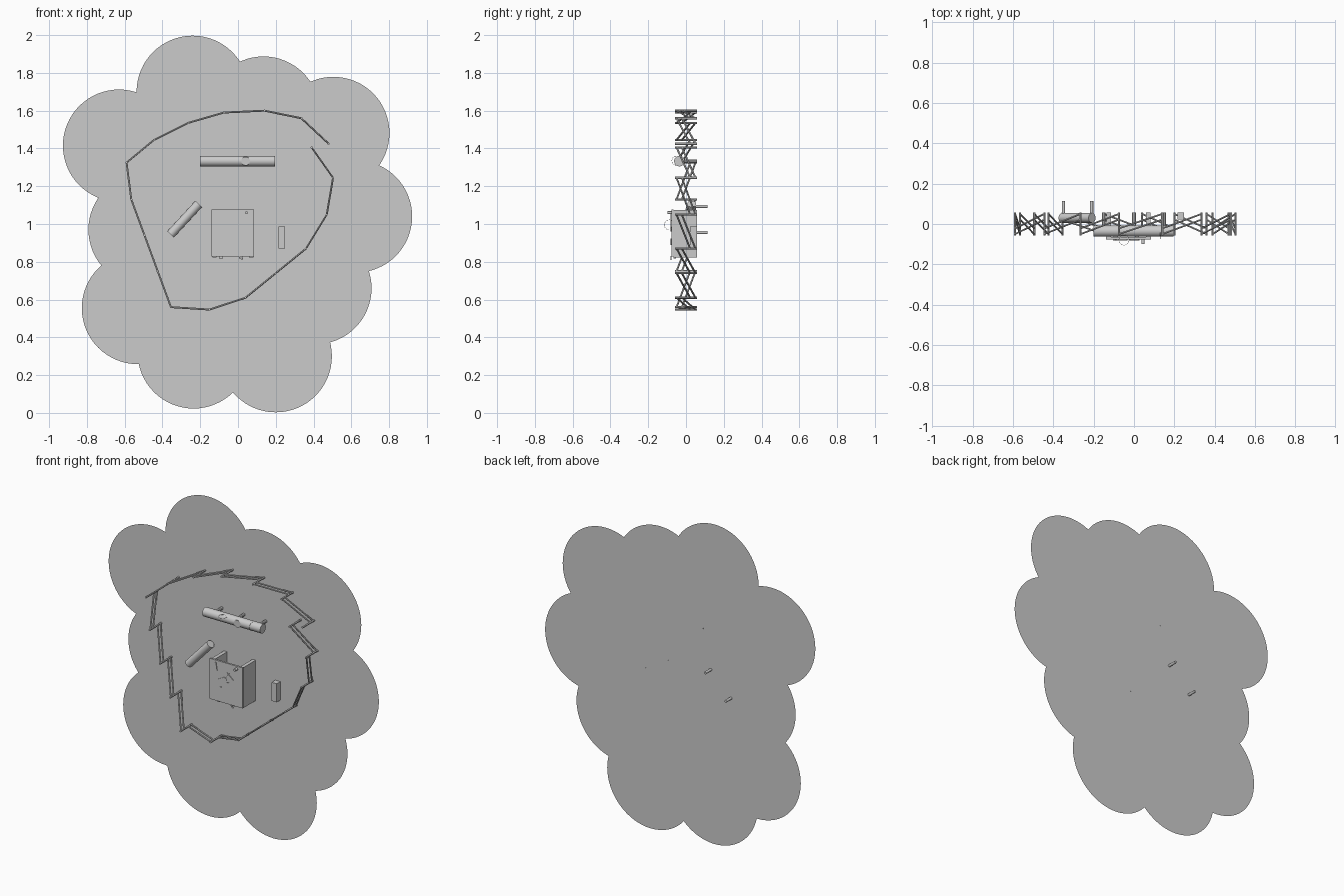
import bpy
from math import pi, radians
from mathutils import Vector

default = bpy.data.objects.get("Cube")
if default:
    bpy.data.objects.remove(default, do_unlink=True)

GROUND = 0.058
FRONT = -0.058


def finish(name):
    ob = bpy.context.object
    ob.name = name
    return ob


def box(name, centre, size, tilt=0):
    bpy.ops.mesh.primitive_cube_add(size=1, location=centre, rotation=(0, tilt, 0))
    ob = finish(name)
    ob.scale = size
    return ob


def disc(name, centre, radius, rotation=(pi / 2, 0, 0), sides=64):
    bpy.ops.mesh.primitive_circle_add(vertices=sides, radius=radius, fill_type='NGON',
                                      location=centre, rotation=rotation)
    return finish(name)


def ring(name, centre, radius, rotation):
    bpy.ops.mesh.primitive_torus_add(major_radius=radius, minor_radius=0.0008, major_segments=24,
                                     minor_segments=4, location=centre, rotation=rotation)
    return finish(name)


def rod(name, start, end, radius, sides=16):
    a, b = Vector(start), Vector(end)
    bpy.ops.mesh.primitive_cylinder_add(vertices=sides, radius=radius, depth=(b - a).length,
                                        location=(a + b) / 2)
    ob = finish(name)
    ob.rotation_euler = (b - a).to_track_quat('Z', 'Y').to_euler()
    if sides > 8:
        bpy.ops.object.shade_smooth_by_angle(angle=radians(35))
    return ob


# Ground: a ring of overlapping thin discs with a filled middle
lobes = [(-0.24, 1.70), (0.135, 1.59), (0.505, 1.482), (0.625, 1.04), (0.41, 0.66),
         (0.20, 0.30), (-0.235, 0.32), (-0.53, 0.555), (-0.495, 0.97), (-0.63, 1.415)]
for i, (x, z) in enumerate(lobes):
    disc("ground_lobe", (x, GROUND + 0.0003 * i, z), 0.297)
disc("ground_middle_upper", (-0.05, GROUND - 0.0004, 1.2), 0.5)
disc("ground_middle_lower", (0, GROUND - 0.0008, 0.7), 0.5)

# Fence: posts joined by pairs of slanted rails, open at the gate
corners = [(0.48, 1.425), (0.335, 1.56), (0.14, 1.60), (-0.075, 1.59), (-0.265, 1.535),
           (-0.445, 1.445), (-0.59, 1.325), (-0.565, 1.13), (-0.355, 0.56), (-0.15, 0.547),
           (0.04, 0.61), (0.36, 0.87), (0.47, 1.05), (0.503, 1.245), (0.39, 1.405)]
stations = []
for a, b in zip(corners, corners[1:]):
    a, b = Vector(a), Vector(b)
    panels = max(1, round((b - a).length / 0.2))
    stations += [a.lerp(b, k / panels) for k in range(panels)]
stations.append(Vector(corners[-1]))
for x, z in stations:
    rod("fence_post", (x, GROUND, z), (x, FRONT, z), 0.006, 6)
for a, b in zip(stations, stations[1:]):
    for low, high in ((0.05, -0.022), (0.022, -0.05)):
        rod("fence_rail", (a.x, low, a.y), (b.x, high, b.y), 0.005, 6)

# Long log raised on three legs, with leaves
rod("long_log", (-0.2, -0.035, 1.333), (0.195, -0.035, 1.333), 0.028, 24)
for x in (-0.15, 0, 0.15):
    rod("long_log_leg", (x, -0.03, 1.333), (x, GROUND, 1.333), 0.009, 8)
disc("log_leaf", (0.04, -0.064, 1.333), 0.023, sides=24)
ring("log_hoop_level", (-0.05, -0.08, 1.36), 0.025, (0, 0, 0))
ring("log_hoop_upright", (0.13, -0.05, 1.335), 0.025, (0, pi / 2, 0))

# Short slanted log with pegs through the ground
rod("short_log", (-0.357, 0.03, 0.945), (-0.208, 0.03, 1.106), 0.024, 24)
for x, z in ((-0.35, 0.955), (-0.21, 1.093)):
    rod("short_log_peg", (x, 0.03, z), (x, 0.113, z), 0.008, 12)

# Table: plate on two side panels
box("table_top", (-0.027, -0.071, 0.952), (0.225, 0.012, 0.25))
for x in (-0.125, 0.07):
    box("table_side", (x, -0.004, 0.948), (0.022, 0.124, 0.25))
for x in (-0.09, 0.015):
    box("table_foot", (x, -0.06, 0.824), (0.022, 0.012, 0.012))

# Small things on the table
disc("plate", (-0.005, -0.079, 0.91), 0.025, sides=24)
rod("cup", (0.045, -0.075, 1.06), (0.045, -0.098, 1.06), 0.008, 12)
ring("table_hoop", (0, -0.088, 0.995), 0.027, (0, pi / 2, 0))
for x, z, length, tilt in ((-0.095, 1.04, 0.05, 1.4), (0, 1.0, 0.06, 0.7),
                           (-0.055, 0.975, 0.05, -0.5), (-0.08, 0.907, 0.05, -0.6),
                           (0.015, 0.82, 0.025, 0.7)):
    box("utensil", (x, -0.079, z), (length, 0.004, 0.008), tilt)

# Low upright block
box("low_block", (0.232, 0.04, 0.928), (0.034, 0.036, 0.115))
